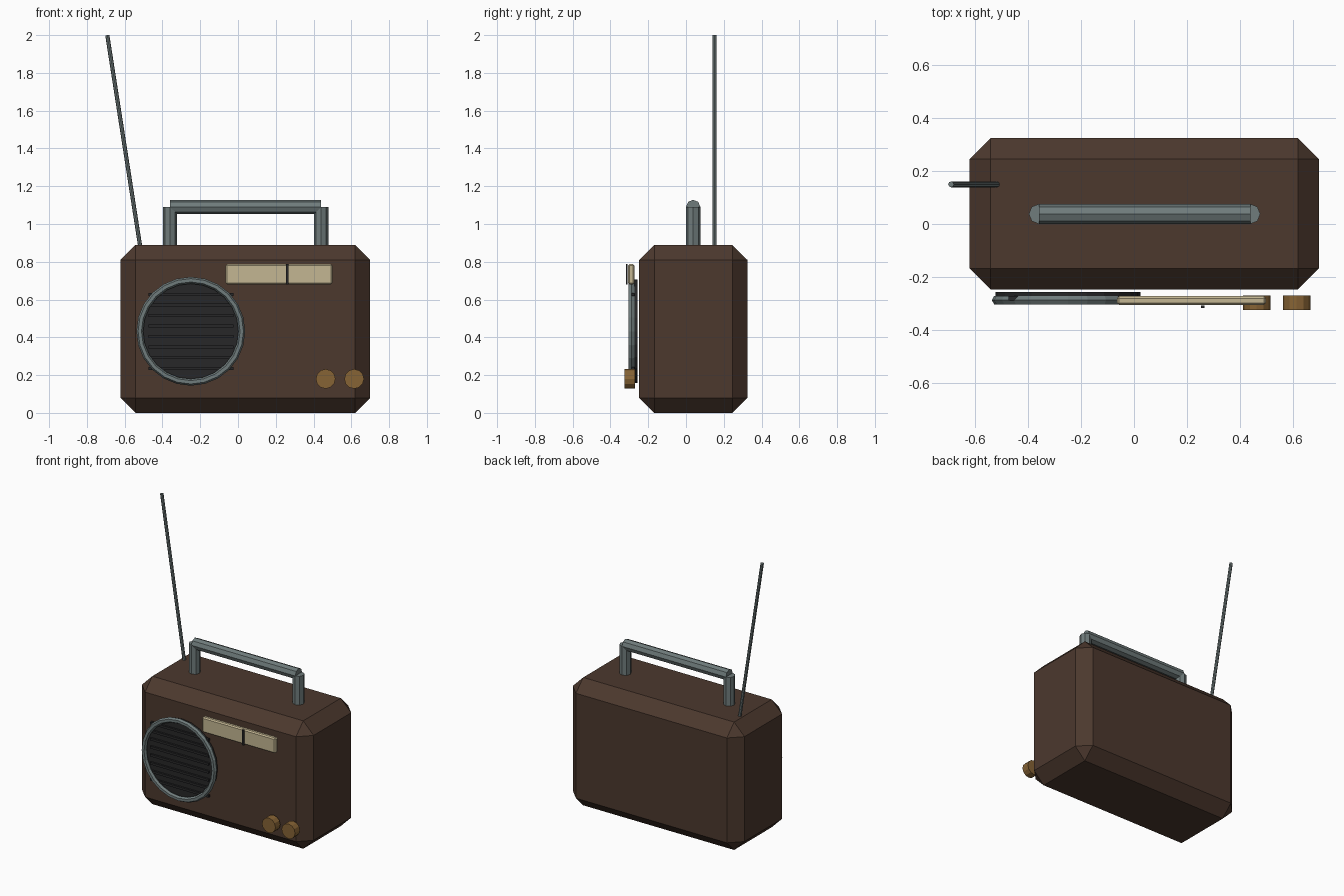
import bpy, math
from mathutils import Vector

if "Cube" in bpy.data.objects:
    bpy.data.objects.remove(bpy.data.objects["Cube"])


def material(name, rgb):
    m = bpy.data.materials.new(name)
    m.diffuse_color = (*rgb, 1)
    m.use_nodes = True
    m.node_tree.nodes["Principled BSDF"].inputs["Base Color"].default_value = m.diffuse_color
    return m


BROWN = material("brown case", (0.072, 0.040, 0.027))
STEEL = material("grey metal", (0.16, 0.20, 0.20))
BLACK = material("speaker black", (0.020, 0.020, 0.021))
CREAM = material("dial cream", (0.55, 0.47, 0.29))
BRASS = material("brass", (0.24, 0.125, 0.035))


def finish(name, mat):
    o = bpy.context.object
    o.name = name
    o.data.materials.append(mat)
    return o


def box(name, mat, lo, hi, bevel=0):
    lo, hi = Vector(lo), Vector(hi)
    bpy.ops.mesh.primitive_cube_add(size=1, location=(lo + hi) / 2)
    o = finish(name, mat)
    for v in o.data.vertices:
        v.co = Vector(a * b for a, b in zip(v.co, hi - lo))
    if bevel:
        b = o.modifiers.new("chamfer", 'BEVEL')
        b.width, b.segments = bevel, 1
    return o


def rod(name, mat, a, b, r, sides):
    a, b = Vector(a), Vector(b)
    d = b - a
    bpy.ops.mesh.primitive_cylinder_add(
        vertices=sides, radius=r, depth=d.length, location=(a + b) / 2,
        rotation=d.to_track_quat('Z', 'Y').to_euler())
    return finish(name, mat)


# Chamfered case
box("case", BROWN, (-0.622, -0.248, 0), (0.70, 0.325, 0.89), 0.08)

# Carry handle
for side, x in (("left", -0.36), ("right", 0.44)):
    rod(f"handle_post_{side}", STEEL, (x, 0.038, 0.84), (x, 0.038, 1.09), 0.038, 8)
rod("handle_bar", STEEL, (-0.36, 0.038, 1.09), (0.44, 0.038, 1.09), 0.038, 8)

# Aerial
rod("aerial", STEEL, (-0.51, 0.15, 0.83), (-0.692, 0.15, 2.0), 0.011, 8)

# Speaker: disc, rim and horizontal slats
SX, SZ = -0.25, 0.432
rod("speaker_disc", BLACK, (SX, -0.257, SZ), (SX, -0.276, SZ), 0.274, 24)
bpy.ops.mesh.primitive_torus_add(
    major_segments=24, minor_segments=6, major_radius=0.27, minor_radius=0.018,
    location=(SX, -0.288, SZ), rotation=(math.pi / 2, 0, 0))
finish("speaker_rim", STEEL)
for i in range(8):
    z = SZ + (i - 3.5) * 0.056
    box(f"speaker_slat_{i + 1}", BLACK, (SX - 0.225, -0.289, z - 0.008),
        (SX + 0.225, -0.273, z + 0.008))

# Tuning dial and needle
box("dial", CREAM, (-0.065, -0.306, 0.68), (0.50, -0.273, 0.787), 0.008)
box("dial_needle", BLACK, (0.253, -0.317, 0.68), (0.267, -0.309, 0.787))

# Knobs
for i, x in enumerate((0.464, 0.615)):
    rod(f"knob_{i + 1}", BRASS, (x, -0.271, 0.18), (x, -0.325, 0.18), 0.052, 12)
